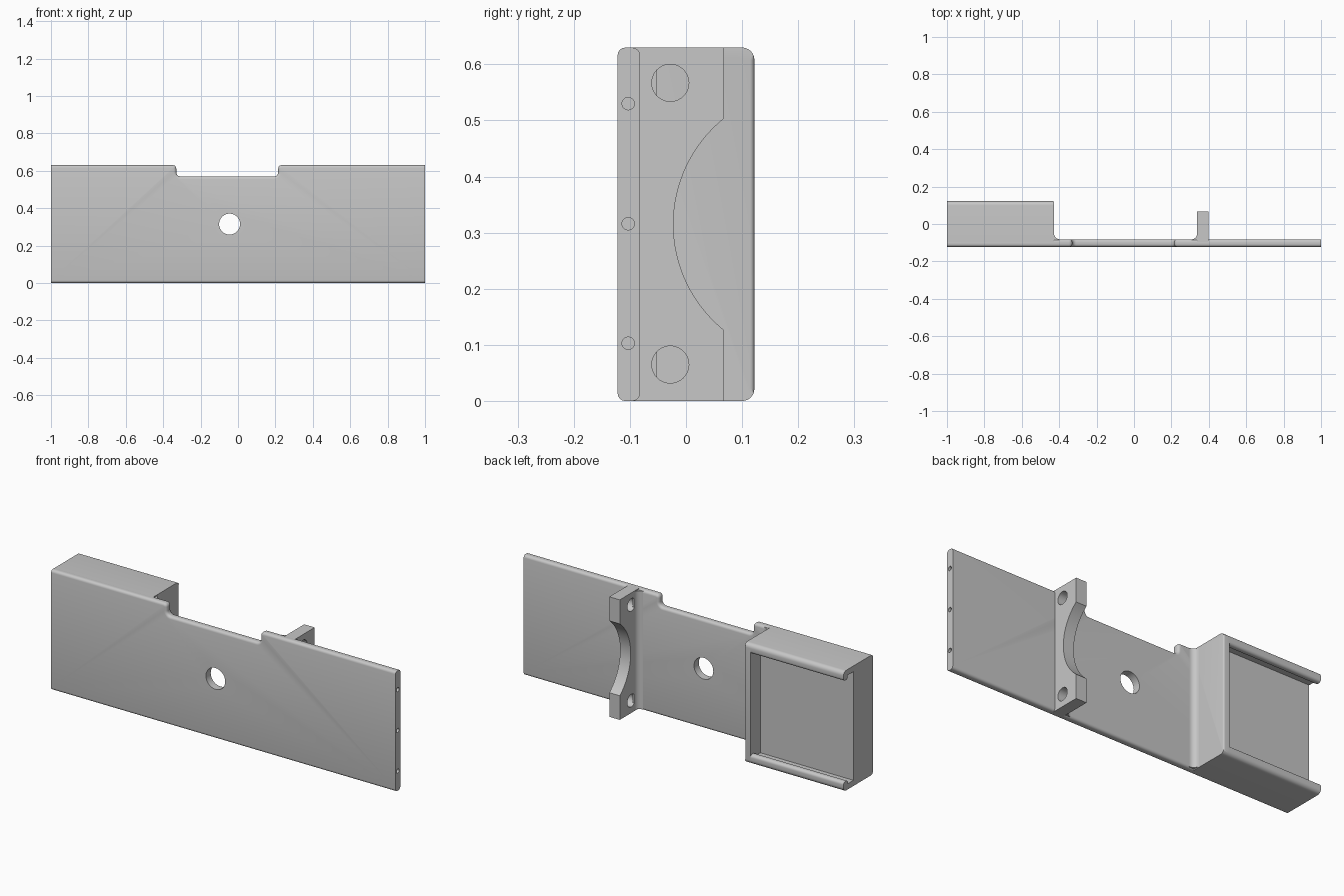
import bpy, bmesh, math
from mathutils import Vector

old = bpy.data.objects.get("Cube")
if old:
    bpy.data.objects.remove(old, do_unlink=True)

grey = bpy.data.materials.new("plain_grey")
grey.use_nodes = True
colour = (0.57, 0.57, 0.57, 1)
grey.diffuse_color = colour
grey.node_tree.nodes["Principled BSDF"].inputs["Base Color"].default_value = colour

HEIGHT, FRONT, BACK, PLATE_BACK = 0.63, -0.122, 0.122, -0.082
MID = HEIGHT / 2
PLACE = {"x": lambda p, d: (d, p[0], p[1]),
         "y": lambda p, d: (p[0], d, p[1]),
         "z": lambda p, d: (p[0], p[1], d)}


def rounded(corners, steps=6):
    """Outline from (u, v, radius) corners, each replaced by a tangent arc."""
    out = []
    for i, (u, v, r) in enumerate(corners):
        c = Vector((u, v))
        if r == 0:
            out.append(c)
            continue
        a = (Vector(corners[i - 1][:2]) - c).normalized()
        b = (Vector(corners[(i + 1) % len(corners)][:2]) - c).normalized()
        half = a.angle(b) / 2
        centre = c + (a + b).normalized() * (r / math.sin(half))
        start = c + a * (r / math.tan(half)) - centre
        end = c + b * (r / math.tan(half)) - centre
        sweep = math.pi - 2 * half
        for k in range(steps + 1):
            t = sweep * k / steps
            out.append(centre + (start * math.sin(sweep - t) + end * math.sin(t)) / math.sin(sweep))
    return out


def prism(name, outline, axis, lo, hi, bevel=None, size=0.0):
    """Extrude an outline along an axis; round the edges picked by a rule."""
    bm = bmesh.new()
    place = PLACE[axis]
    rings = [[bm.verts.new(place(p, d)) for p in outline] for d in (lo, hi)]
    for ring in rings:
        bm.faces.new(ring)
    n = len(outline)
    for i in range(n):
        j = (i + 1) % n
        bm.faces.new((rings[0][i], rings[0][j], rings[1][j], rings[1][i]))
    bmesh.ops.recalc_face_normals(bm, faces=bm.faces[:])
    if bevel:
        edges = [e for e in bm.edges if bevel(e.verts[0].co, e.verts[1].co)]
        bmesh.ops.bevel(bm, geom=edges, offset=size, segments=4, profile=0.5, affect="EDGES")
    mesh = bpy.data.meshes.new(name)
    bm.to_mesh(mesh)
    bm.free()
    mesh.materials.append(grey)
    obj = bpy.data.objects.new(name, mesh)
    bpy.context.collection.objects.link(obj)
    return obj


def drill(obj, axis, u, v, r, lo, hi):
    """Cut a round hole along an axis."""
    ring = [(u + r * math.cos(math.tau * k / 40), v + r * math.sin(math.tau * k / 40))
            for k in range(40)]
    cutter = prism("hole_cutter", ring, axis, lo, hi)
    cutter.hide_render = True
    mod = obj.modifiers.new("hole", "BOOLEAN")
    mod.operation, mod.solver, mod.object = "DIFFERENCE", "EXACT", cutter
    bpy.context.view_layer.objects.active = obj
    bpy.ops.object.modifier_apply(modifier=mod.name)
    bpy.data.objects.remove(cutter, do_unlink=True)


def root_fillet(name, x, r):
    """Concave fillet beside a wall on the plate; the sign of r picks the side."""
    s = 1 if r > 0 else -1
    arc = [(x + r - r * math.cos(t), PLATE_BACK + abs(r) * (1 - math.sin(t)))
           for t in [k * math.pi / 16 for k in range(9)]]
    outline = [(x - s * 0.01, PLATE_BACK + abs(r)), *arc,
               (x + r, PLATE_BACK - 0.01), (x - s * 0.01, PLATE_BACK - 0.01)]
    return prism(name, outline, "z", 0.005, HEIGHT - 0.005)


# Long plate with the shallow notch in its top edge
parts = []
outline = rounded([(-1, 0, 0), (1, 0, 0), (1, HEIGHT, 0),
                   (0.215, HEIGHT, 0.018), (0.215, 0.57, 0.022),
                   (-0.33, 0.57, 0.022), (-0.33, HEIGHT, 0.018), (-1, HEIGHT, 0)])


def long_rim(a, b):
    end = abs(a.x) > 0.99 and abs(a.x - b.x) < 0.01
    return abs(a.y - b.y) < 0.001 and not end


plate = prism("plate", outline, "y", FRONT, PLATE_BACK, long_rim, 0.014)
drill(plate, "y", -0.045, MID, 0.056, -0.2, 0)
for z in (0.103, 0.316, 0.53):
    drill(plate, "x", -0.103, z, 0.011, 0.92, 1.1)
parts.append(plate)

# Upright saddle with a round cradle and two bolt holes
R, cy = 0.2424, 0.22
half = math.asin(0.1885 / R)
cradle = [(cy - R * math.cos(t), MID + R * math.sin(t))
          for t in [half * (k / 16 - 1) for k in range(33)]]
saddle = prism("saddle", [(-0.1, 0), (0.068, 0), *cradle, (0.068, HEIGHT), (-0.1, HEIGHT)],
               "x", 0.337, 0.398)
for z in (0.065, 0.567):
    drill(saddle, "x", -0.028, z, 0.033, 0.2, 0.5)
parts.append(saddle)

# Thick tray block, open at the back and far end, with inward lips
lower = [(-0.1, 0, 0), (BACK, 0, 0.022), (BACK, 0.05, 0.015),
         (0.088, 0.05, 0.012), (0.088, 0.03, 0), (0.04, 0.03, 0)]
upper = [(y, HEIGHT - z, r) for y, z, r in reversed(lower)]
parts.append(prism("tray", rounded(lower + upper), "x", -1, -0.46))

# Closed wall at the inner end of the tray
wall = rounded([(-0.1, 0, 0), (BACK, 0, 0.022), (BACK, HEIGHT, 0.022), (-0.1, HEIGHT, 0)])
parts.append(prism("tray_end_wall", wall, "x", -0.46, -0.427,
                   lambda a, b: min(a.x, b.x) > -0.43 and min(a.y, b.y) > BACK - 0.001, 0.008))

# Fillets where the walls meet the plate
parts.append(root_fillet("tray_fillet", -0.427, 0.03))
parts.append(root_fillet("saddle_fillet", 0.337, -0.03))

for obj in parts:
    bpy.ops.object.select_all(action="DESELECT")
    obj.select_set(True)
    bpy.context.view_layer.objects.active = obj
    bpy.ops.object.shade_smooth_by_angle(angle=math.radians(35))
